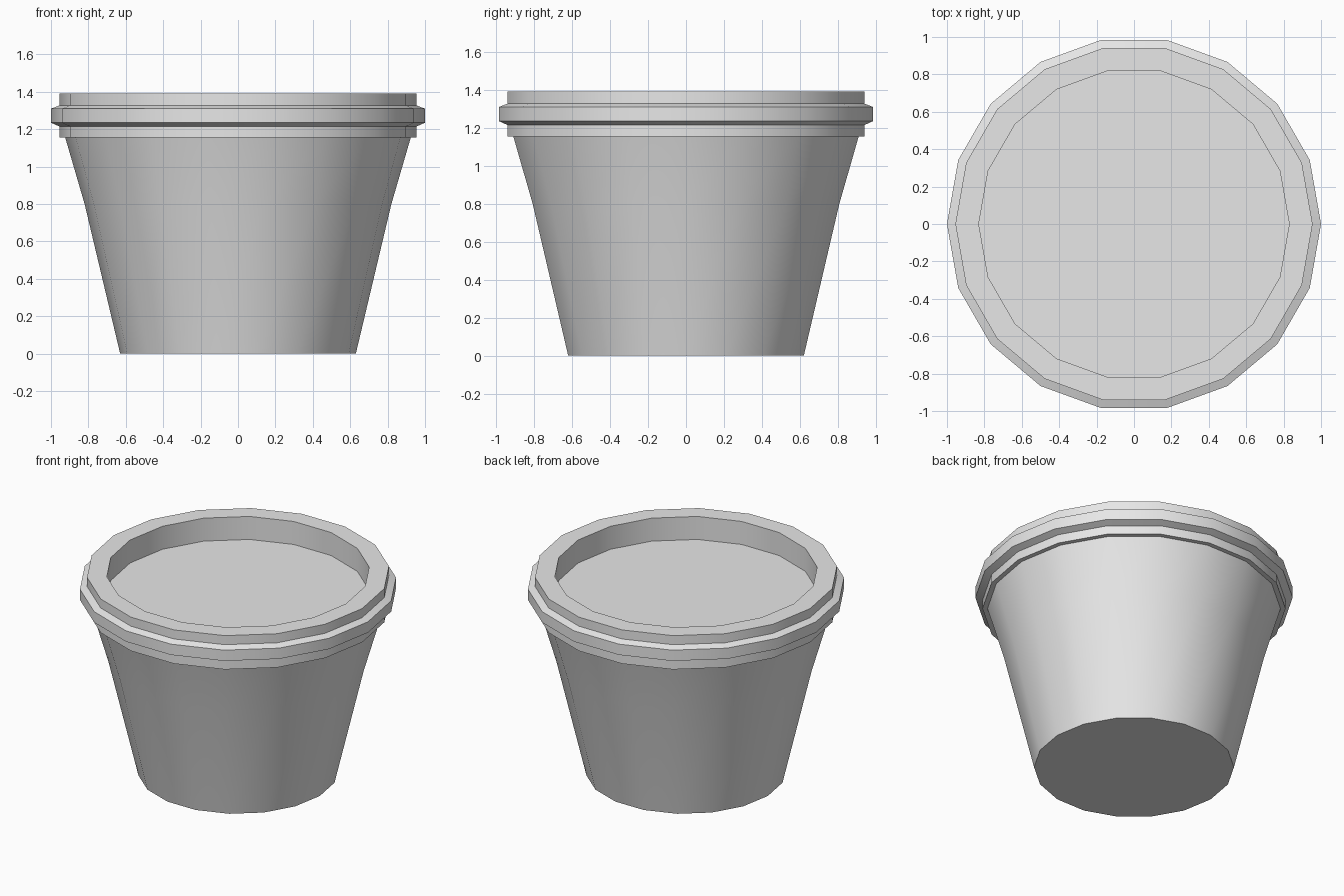
import bpy
import bmesh
import math

cube = bpy.data.objects.get("Cube")
if cube:
    bpy.data.objects.remove(cube, do_unlink=True)

SIDES = 18

grey = bpy.data.materials.new("plain grey")
grey.use_nodes = True
grey.diffuse_color = (0.8, 0.8, 0.8, 1)
grey.node_tree.nodes["Principled BSDF"].inputs["Base Color"].default_value = (0.8, 0.8, 0.8, 1)


def lathe(name, profile):
    """Turn an (radius, height) profile, listed bottom to top, and cap both ends."""
    bm = bmesh.new()
    rings = []
    for r, z in profile:
        angles = [math.tau * i / SIDES for i in range(SIDES)]
        rings.append([bm.verts.new((r * math.cos(a), r * math.sin(a), z)) for a in angles])
    for low, high in zip(rings, rings[1:]):
        for i in range(SIDES):
            j = (i + 1) % SIDES
            bm.faces.new((low[i], low[j], high[j], high[i]))
    bm.faces.new(rings[0][::-1])
    bm.faces.new(rings[-1])
    mesh = bpy.data.meshes.new(name)
    bm.to_mesh(mesh)
    bm.free()
    mesh.materials.append(grey)
    obj = bpy.data.objects.new(name, mesh)
    bpy.context.collection.objects.link(obj)
    bpy.ops.object.select_all(action="DESELECT")
    obj.select_set(True)
    bpy.context.view_layer.objects.active = obj
    bpy.ops.object.shade_smooth_by_angle(angle=math.radians(30))
    return obj


# Tapered cup, flaring slightly more above its middle
lathe("cup_body", [(0.63, 0), (0.82, 0.8), (0.925, 1.16)])

# Lid: lower skirt, protruding bevelled band, upper rim and recessed top panel
lathe("lid", [
    (0.925, 1.155), (0.955, 1.155), (0.955, 1.215),
    (1.0, 1.235), (1.0, 1.31), (0.955, 1.327),
    (0.955, 1.39), (0.83, 1.39), (0.83, 1.23),
])
